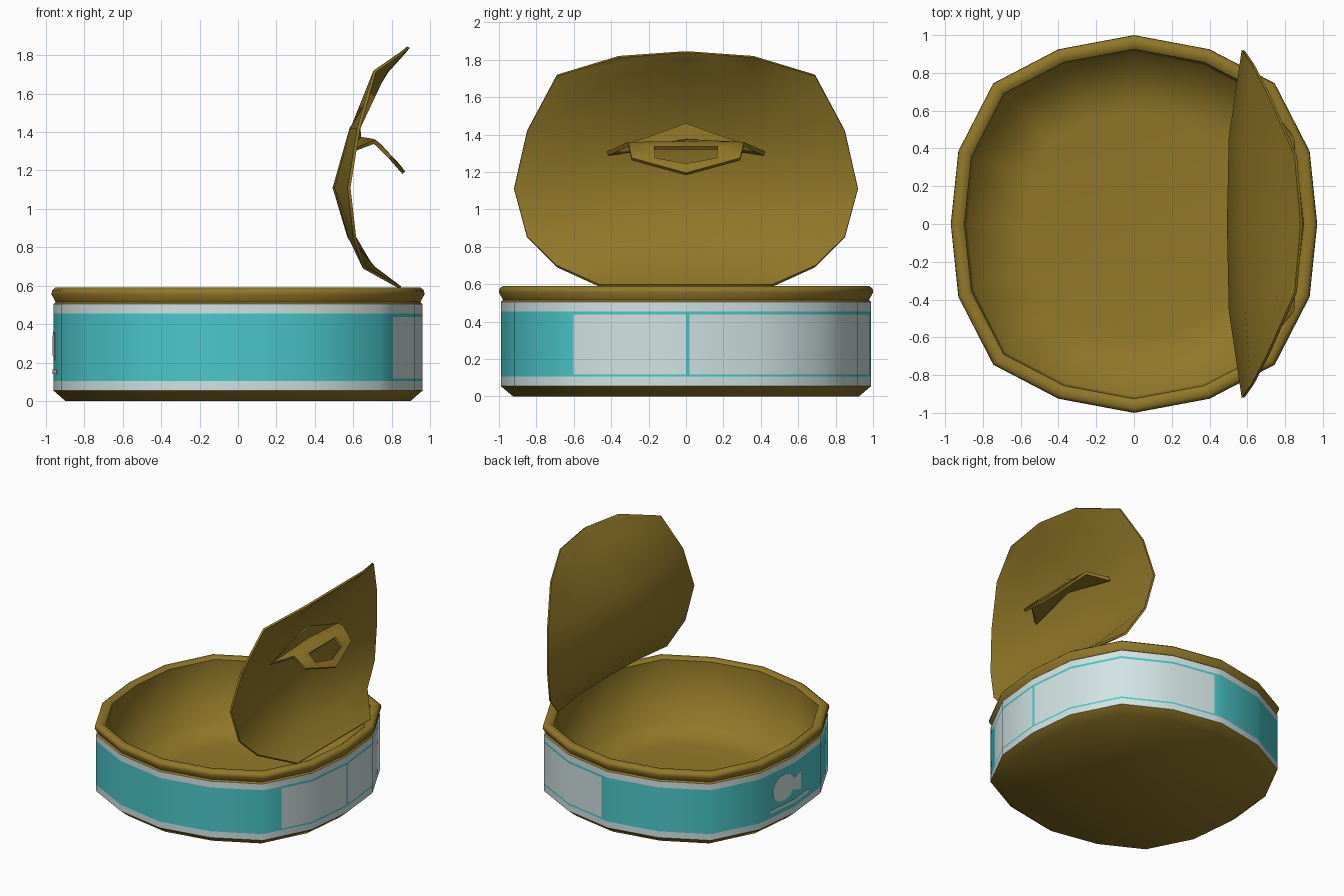
import bpy, bmesh, math

if "Cube" in bpy.data.objects:
    bpy.data.objects.remove(bpy.data.objects["Cube"])

def material(name, rgb):
    m = bpy.data.materials.new(name)
    m.diffuse_color = (*rgb, 1)
    m.use_nodes = True
    m.node_tree.nodes["Principled BSDF"].inputs["Base Color"].default_value = m.diffuse_color
    return m

GOLD = material("gold metal", (0.285, 0.187, 0.021))
TEAL = material("teal paint", (0.07, 0.57, 0.59))
WHITE = material("off white paint", (0.64, 0.76, 0.76))

def make(name, verts, faces, mats, rule=None, thick=0, angle=35):
    me = bpy.data.meshes.new(name)
    me.from_pydata(verts, [], faces)
    for m in mats:
        me.materials.append(m)
    if rule:
        for i, p in enumerate(me.polygons):
            p.material_index = rule(i, p)
    bm = bmesh.new()
    bm.from_mesh(me)
    bmesh.ops.recalc_face_normals(bm, faces=bm.faces)
    if thick:
        bmesh.ops.solidify(bm, geom=bm.faces[:], thickness=thick)
        bmesh.ops.recalc_face_normals(bm, faces=bm.faces)
    bm.to_mesh(me)
    bm.free()
    ob = bpy.data.objects.new(name, me)
    bpy.context.collection.objects.link(ob)
    bpy.ops.object.select_all(action='DESELECT')
    ob.select_set(True)
    bpy.context.view_layer.objects.active = ob
    bpy.ops.object.shade_smooth_by_angle(angle=math.radians(angle))
    return ob

# sixteen-sided outline, mirrored from one quarter
quarter = [(0.97, 0), (0.93, 0.385), (0.745, 0.745), (0.40, 0.925), (0, 1.0)]
half = quarter + [(-x, y) for x, y in quarter[-2::-1]]
outline = half + [(x, -y) for x, y in half[-2:0:-1]]

def loft(outl, profile, cap=None):
    """Rings of the outline scaled by s at height z; cap closes one end."""
    n = len(outl)
    verts = [(x * s, y * s, z) for s, z in profile for x, y in outl]
    faces = [(r * n + i, r * n + (i + 1) % n, (r + 1) * n + (i + 1) % n, (r + 1) * n + i)
             for r in range(len(profile) - 1) for i in range(n)]
    if cap is not None:
        c = len(verts)
        verts.append((0, 0, cap))
        b = (len(profile) - 1) * n
        faces += [(b + i, b + (i + 1) % n, c) for i in range(n)]
    return verts, faces

# bottom shell
make("can_base", *loft(outline, [(0.99, 0.055), (0.925, 0)], 0), [GOLD], angle=45)

# painted label band, with extra cuts where the white panels start and stop
def lerp(a, b, t):
    return (a[0] + (b[0] - a[0]) * t, a[1] + (b[1] - a[1]) * t)

band = [outline[0], lerp(outline[0], outline[1], 0.05), outline[1], outline[2], outline[3],
        lerp(outline[3], outline[4], 0.85)] + outline[4:15]
band += [lerp(outline[14], outline[15], 0.38), outline[15]]
N = len(band)
heights = [0.055, 0.105, 0.117, 0.438, 0.455, 0.505]

def band_colour(i, p):
    row, col = divmod(i, N)
    if row in (0, 4):
        return 1
    panel = 1 <= col <= 4 or col >= N - 2
    return 1 if row == 2 and panel else 0

make("label_band", *loft(band, [(0.99, z) for z in heights]), [TEAL, WHITE], band_colour, angle=60)

# rolled rim
make("can_rim", *loft(outline, [(0.99, 0.505), (0.978, 0.515), (1.0, 0.555), (0.998, 0.575),
                               (0.98, 0.59), (0.945, 0.59), (0.925, 0.575)]), [GOLD], angle=60)

# hollow inside: steep wall and nearly flat floor, shaded smooth throughout
v, f = loft(outline, [(0.925, 0.575), (0.91, 0.09), (0.6, 0.055)], 0.05)
bowl = make("can_inside", v, f, [GOLD], angle=120)
if bowl.data.polygons[-1].normal.z < 0:
    bowl.data.flip_normals()

# fish picture and plain bar on the left side
def on_side(y, z):
    return (-0.99 * (0.97 - 0.04 * abs(y) / 0.385) - 0.004, y, z)

fish = [on_side(0.125 + 0.12 * math.cos(a), 0.30 + 0.105 * math.sin(a))
        for a in [math.tau * i / 14 for i in range(14)]]
tail = [on_side(*p) for p in [(0.04, 0.32), (0.04, 0.26), (0, 0.24), (0, 0.34),
                              (-0.09, 0.21), (-0.09, 0.36)]]
bar = [on_side(y, z) for y in (0.27, 0, -0.2) for z in (0.14, 0.165)]
for name, vs, fs in [("fish_body", fish, [list(range(14))]),
                     ("fish_tail", tail, [(0, 1, 2, 3), (3, 2, 4, 5)]),
                     ("label_bar", bar, [(0, 1, 3, 2), (2, 3, 5, 4)])]:
    make(name, vs, fs, [WHITE], thick=0.003)

# peeled-back lid: rows of (height, half width, centre x, edge x)
rows = [(0.585, 0.46, 0.84, 0.84), (0.69, 0.69, 0.70, 0.65), (0.85, 0.85, 0.57, 0.60),
        (1.11, 0.92, 0.492, 0.57), (1.42, 0.85, 0.58, 0.62), (1.72, 0.69, 0.77, 0.705),
        (1.82, 0.36, 0.86, 0.85), (1.845, 0.01, 0.88, 0.88)]
cols = [-1, -0.5, 0, 0.5, 1]
verts = [(c + (e - c) * abs(t) ** 3, w * t, z) for z, w, c, e in rows for t in cols]
faces = [(r * 5 + i, r * 5 + i + 1, r * 5 + i + 6, r * 5 + i + 5)
         for r in range(len(rows) - 1) for i in range(4)]
make("lid", verts, faces, [GOLD], thick=0.015, angle=60)

# pull tab: ring with a hole, joined to the lid by a raised root
outer = [(0.715, -0.31, 1.36), (0.80, -0.29, 1.275), (0.87, 0, 1.195),
         (0.80, 0.29, 1.275), (0.715, 0.31, 1.36), (0.70, 0, 1.365)]
inner = [(0.745, -0.17, 1.335), (0.80, -0.165, 1.275), (0.83, 0, 1.245),
         (0.80, 0.165, 1.275), (0.745, 0.17, 1.335), (0.745, 0, 1.335)]
root = [(0.59, -0.42, 1.31), (0.64, 0, 1.375), (0.59, 0.42, 1.31), (0.635, 0, 1.46)]
faces = [(i, (i + 1) % 6, (i + 1) % 6 + 6, i + 6) for i in range(6)]
faces += [(12, 0, 5, 13), (13, 5, 4, 14), (12, 13, 15), (13, 14, 15)]
make("pull_tab", outer + inner + root, faces, [GOLD], thick=0.02, angle=50)
